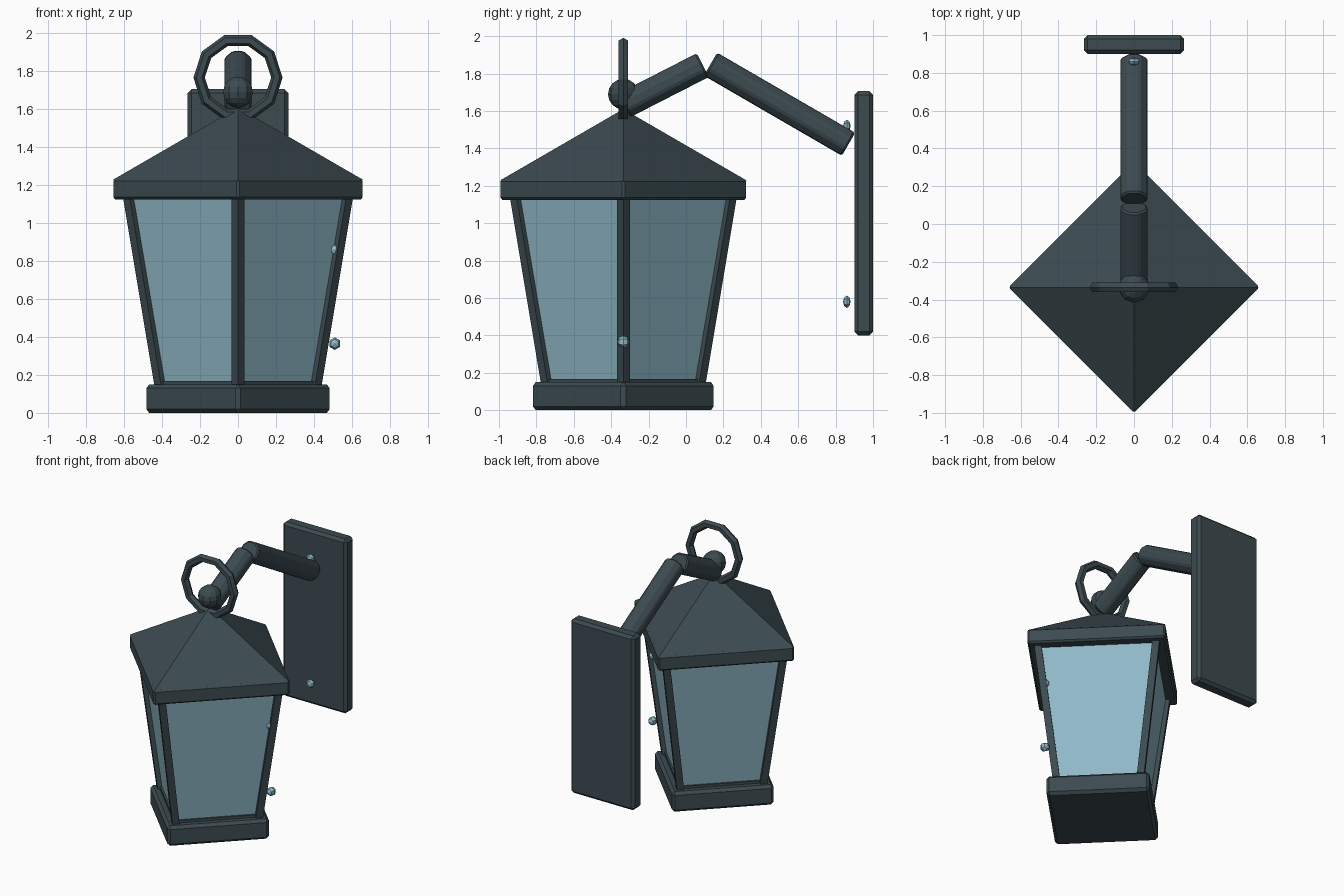
import bpy, math
from mathutils import Vector

old = bpy.data.objects.get("Cube")
if old:
    bpy.data.objects.remove(old, do_unlink=True)


def material(name, rgb):
    m = bpy.data.materials.new(name)
    m.use_nodes = True
    m.diffuse_color = (*rgb, 1)
    m.node_tree.nodes["Principled BSDF"].inputs["Base Color"].default_value = (*rgb, 1)
    return m


IRON = material("dark slate iron", (0.045, 0.069, 0.080))
GLASS = material("pale blue glass", (0.283, 0.485, 0.578))
CY = -0.335  # lantern centre along y


def finish(name, mat=IRON, bevel=0):
    ob = bpy.context.object
    ob.name = name
    ob.data.materials.append(mat)
    if bevel:
        b = ob.modifiers.new("edge_bevel", 'BEVEL')
        b.width, b.segments = bevel, 1
    return ob


def tier(name, z0, z1, r0, r1, mat=IRON, bevel=0):
    """Four-sided lantern layer with its corners on the axes."""
    bpy.ops.mesh.primitive_cone_add(vertices=4, radius1=r0, radius2=r1, depth=z1 - z0,
                                    location=(0, CY, (z0 + z1) / 2))
    return finish(name, mat, bevel)


def beam(name, a, b, radius, sides, spin=0, bevel=0):
    """Straight bar between two points."""
    a, b = Vector(a), Vector(b)
    bpy.ops.mesh.primitive_cylinder_add(vertices=sides, radius=radius, depth=(b - a).length,
                                        location=(a + b) / 2)
    ob = finish(name, IRON, bevel)
    ob.rotation_euler = (b - a).to_track_quat('Z', 'Y').to_euler()
    # Turn the cross-section about the bar's own axis
    for v in ob.data.vertices:
        x, y = v.co.x, v.co.y
        v.co.x = x * math.cos(spin) - y * math.sin(spin)
        v.co.y = x * math.sin(spin) + y * math.cos(spin)
    return ob


# Lantern body, from the foot up
tier("base", 0, 0.15, 0.497, 0.497, bevel=0.02)
tier("bottom_rail", 0.13, 0.168, 0.42, 0.42)
tier("glass_panes", 0.14, 1.14, 0.395, 0.566, GLASS)
tier("roof_rim", 1.125, 1.235, 0.665, 0.665, bevel=0.012)
tier("roof", 1.228, 1.61, 0.66, 0)

# Sloping corner posts
for i, side in enumerate(("left", "back", "right", "front")):
    c, s = round(math.cos(i * math.pi / 2)), round(math.sin(i * math.pi / 2))
    beam(side + "_post", (0.403 * c, CY + 0.403 * s, 0.13),
         (0.573 * c, CY + 0.573 * s, 1.15), 0.035, 4)

# Finial ball and hanging ring
bpy.ops.mesh.primitive_uv_sphere_add(segments=10, ring_count=8, radius=0.082,
                                     location=(0, CY, 1.69))
finish("finial_ball")
bpy.ops.mesh.primitive_torus_add(major_segments=10, minor_segments=6, major_radius=0.205,
                                 minor_radius=0.03, location=(0, CY, 1.767),
                                 rotation=(math.pi / 2, 0, 0))
finish("hanging_ring")

# Bent arm
beam("front_arm", (0, -0.33, 1.63), (0, 0.09, 1.845), 0.077, 8, math.pi / 8, 0.01)
beam("rear_arm", (0, 0.131, 1.85), (0, 0.869, 1.422), 0.077, 8, math.pi / 8, 0.01)

# Wall plate
bpy.ops.mesh.primitive_cube_add(size=1, location=(0, 0.95, 1.053))
plate = finish("wall_plate", IRON, 0.02)
plate.scale = (0.53, 0.1, 1.306)
bpy.ops.object.transform_apply(location=False, rotation=False, scale=True)

# Bolts on the plate and on the left post
for name, x, y, z, depth in (("upper_plate_bolt", 0, 0.86, 1.52, 0.02),
                             ("lower_plate_bolt", 0, 0.86, 0.58, 0.02),
                             ("upper_post_bolt", 0.51, CY, 0.86, 0.033),
                             ("lower_post_bolt", 0.51, CY, 0.365, 0.033)):
    bpy.ops.mesh.primitive_uv_sphere_add(segments=6, ring_count=4, radius=1, location=(x, y, z),
                                         rotation=(math.pi / 2, 0, 0))
    finish(name, GLASS).scale = (0.033, 0.033, depth)
